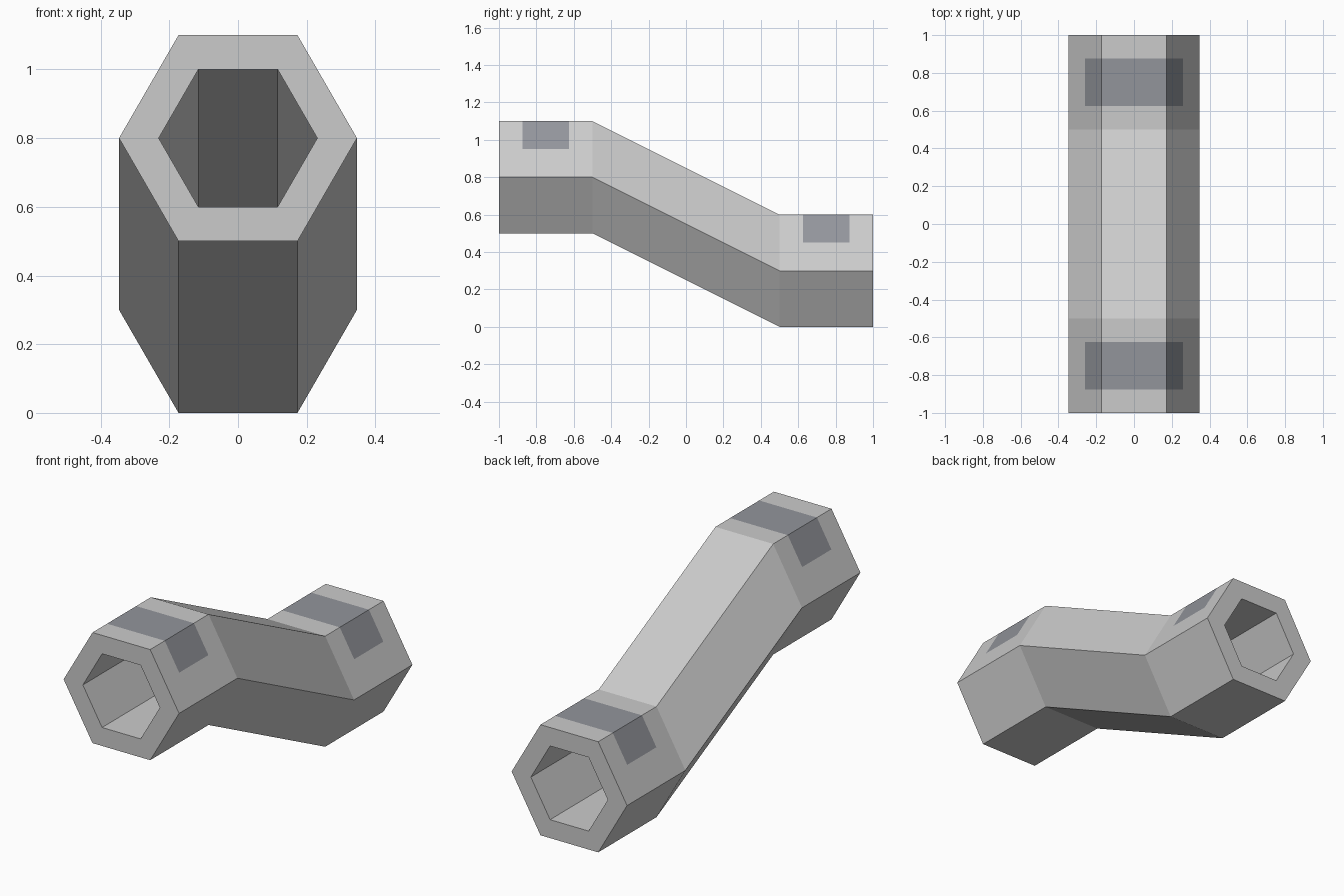
import bpy, bmesh, math

if "Cube" in bpy.data.objects:
    bpy.data.objects.remove(bpy.data.objects["Cube"])

# Centre line of the pipe as (y, z); the short second and sixth spans carry the dark bands
path = [(-1, .8), (-.875, .8), (-.625, .8), (-.5, .8),
        (.5, .3), (.625, .3), (.875, .3), (1, .3)]
BAND_SPANS = (1, 5)


def hexagon(apothem):
    """Hexagon (x, z) with flat top, plus points halfway up the upper slopes."""
    r = apothem / math.cos(math.pi / 6)
    p = [(r * math.cos(math.radians(a)), r * math.sin(math.radians(a)))
         for a in range(0, 360, 60)]
    mid = lambda a, b: ((a[0] + b[0]) / 2, (a[1] + b[1]) / 2)
    return [p[0], mid(p[0], p[1]), p[1], p[2], mid(p[2], p[3]), p[3], p[4], p[5]]


def rings(bm, apothem):
    return [[bm.verts.new((x, y, z + h)) for x, h in hexagon(apothem)]
            for y, z in path]


bm = bmesh.new()
outer, inner = rings(bm, .3), rings(bm, .2)
n = len(outer[0])

# Outer and inner walls
for wall in (outer, inner):
    for s in range(len(path) - 1):
        for i in range(n):
            j = (i + 1) % n
            f = bm.faces.new((wall[s][i], wall[s][j], wall[s + 1][j], wall[s + 1][i]))
            if wall is outer and s in BAND_SPANS and i in (1, 2, 3):
                f.material_index = 1

# End rims
for s in (0, -1):
    for i in range(n):
        j = (i + 1) % n
        bm.faces.new((outer[s][i], outer[s][j], inner[s][j], inner[s][i]))
bmesh.ops.recalc_face_normals(bm, faces=bm.faces)

mesh = bpy.data.meshes.new("bent_hex_pipe")
bm.to_mesh(mesh)
bm.free()

# Grey body and darker bands
for name, colour in (("body_grey", (.8, .8, .8, 1)), ("band_dark", (.29, .30, .33, 1))):
    mat = bpy.data.materials.new(name)
    mat.diffuse_color = colour
    mat.use_nodes = True
    mat.node_tree.nodes["Principled BSDF"].inputs["Base Color"].default_value = mat.diffuse_color
    mesh.materials.append(mat)

pipe = bpy.data.objects.new("bent_hex_pipe", mesh)
bpy.context.collection.objects.link(pipe)
